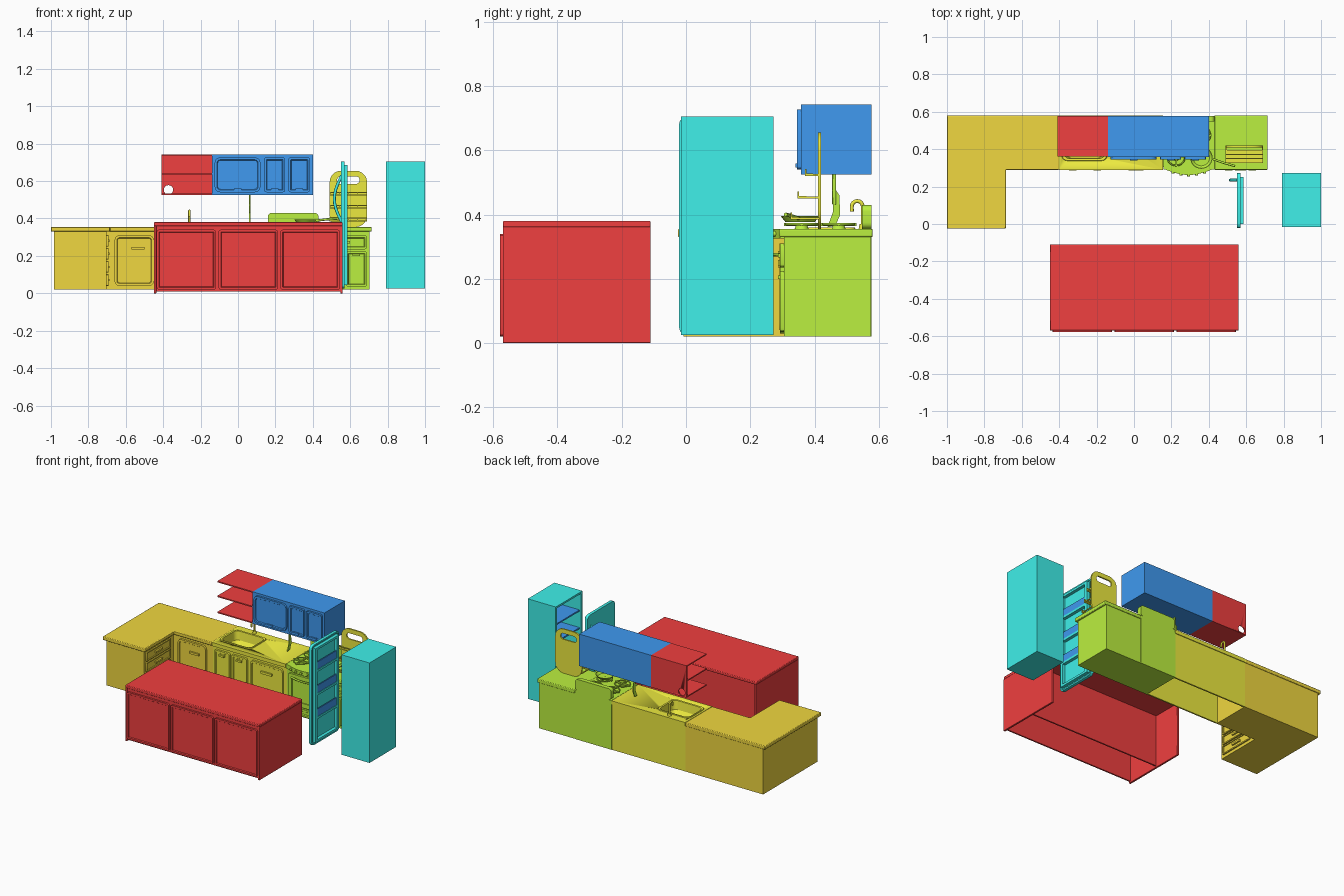
import bpy, bmesh, math
from mathutils import Matrix, Vector

if "Cube" in bpy.data.objects:
    bpy.data.objects.remove(bpy.data.objects["Cube"])

def mat(name, c):
    m = bpy.data.materials.new(name)
    m.diffuse_color = (*c, 1)
    m.use_nodes = True
    m.node_tree.nodes["Principled BSDF"].inputs["Base Color"].default_value = m.diffuse_color
    return m

RED, BLUE = mat("red", (.87, .05, .05)), mat("blue", (.05, .32, .87))
CYAN, GREEN = mat("cyan", (.05, .87, .82)), mat("green", (.5, .87, .05))
YELLOW, ORANGE = mat("yellow", (.84, .82, .05)), mat("orange", (.87, .68, .05))

def finish(name, bm, m, bevel=0):
    bmesh.ops.recalc_face_normals(bm, faces=bm.faces)
    me = bpy.data.meshes.new(name)
    bm.to_mesh(me)
    bm.free()
    ob = bpy.data.objects.new(name, me)
    bpy.context.collection.objects.link(ob)
    me.materials.append(m)
    if bevel:
        b = ob.modifiers.new("bevel", 'BEVEL')
        b.width, b.segments = bevel, 2
    return ob

def cube(bm, x0, x1, y0, y1, z0, z1):
    M = Matrix.Translation(((x0+x1)/2, (y0+y1)/2, (z0+z1)/2)) @ Matrix.Diagonal((x1-x0, y1-y0, z1-z0, 1))
    return bmesh.ops.create_cube(bm, size=1, matrix=M)["verts"]

def box(name, dims, m, bevel=0):
    bm = bmesh.new()
    cube(bm, *dims)
    return finish(name, bm, m, bevel)

def boxes(name, dims_list, m, bevel=0):
    bm = bmesh.new()
    for d in dims_list:
        cube(bm, *d)
    return finish(name, bm, m, bevel)

def prism(name, pts, z0, z1, m, bevel=0):
    bm = bmesh.new()
    f = bm.faces.new([bm.verts.new((x, y, z0)) for x, y in pts])
    r = bmesh.ops.extrude_face_region(bm, geom=[f])
    bmesh.ops.translate(bm, vec=(0, 0, z1-z0), verts=[v for v in r["geom"] if isinstance(v, bmesh.types.BMVert)])
    return finish(name, bm, m, bevel)

def tube(name, pts, r, m, cyclic=False):
    cu = bpy.data.curves.new(name, 'CURVE')
    cu.dimensions, cu.bevel_depth, cu.bevel_resolution = '3D', r, 2
    cu.use_fill_caps = True
    s = cu.splines.new('POLY')
    s.points.add(len(pts)-1)
    for p, c in zip(s.points, pts):
        p.co = (*c, 1)
    s.use_cyclic_u = cyclic
    cu.materials.append(m)
    ob = bpy.data.objects.new(name, cu)
    bpy.context.collection.objects.link(ob)
    return ob

def cylinder(name, c, r1, r2, h, m, M=Matrix(), caps=True):
    bm = bmesh.new()
    bmesh.ops.create_cone(bm, cap_ends=caps, segments=24, radius1=r1, radius2=r2, depth=h,
                          matrix=Matrix.Translation(c) @ M)
    return finish(name, bm, m)

def cut(ob, cutter):
    b = ob.modifiers.new("cut", 'BOOLEAN')
    b.operation, b.object, b.solver = 'DIFFERENCE', cutter, 'EXACT'
    cutter.hide_render = True
    cutter.hide_set(True)

def door(name, x0, x1, z0, z1, y, m, t=.015, r=.012, frame=.012, handle=None, world=Matrix()):
    """Recessed-panel door: faces -y before the world matrix is applied."""
    bm = bmesh.new()
    cube(bm, x0, x1, y-t, y, z0, z1)
    if r:
        es = [e for e in bm.edges if abs(e.verts[0].co.y-e.verts[1].co.y) > t/2]
        bmesh.ops.bevel(bm, geom=es, offset=r, segments=3, profile=.5, affect='EDGES')
    bm.normal_update()
    front = min(bm.faces, key=lambda f: f.calc_center_median().y)
    bmesh.ops.inset_region(bm, faces=[front], thickness=frame, use_even_offset=True)
    bmesh.ops.inset_region(bm, faces=[front], thickness=.004, depth=-.006)
    if handle:
        hx, hz, hw, hh = handle
        cube(bm, hx-hw/2, hx+hw/2, y-t-.005, y-t+.008, hz-hh/2, hz+hh/2)
    bm.transform(world)
    return finish(name, bm, m)

def arc(cx, cy, r, a0, a1, n):
    return [(cx+r*math.cos(math.radians(a0+(a1-a0)*i/n)), cy+r*math.sin(math.radians(a0+(a1-a0)*i/n)))
            for i in range(n+1)]

def round_rect(x0, x1, y0, y1, r):
    return (arc(x1-r, y1-r, r, 0, 90, 5) + arc(x0+r, y1-r, r, 90, 180, 5) +
            arc(x0+r, y0+r, r, 180, 270, 5) + arc(x1-r, y0+r, r, 270, 360, 5))

# island: open underneath, recessed back under an overhanging top
box("island_top", (-.45, .56, -.57, -.11, .36, .38), RED, .004)
boxes("island_sides", [(-.45, -.437, -.57, -.11, 0, .362), (.547, .56, -.57, -.11, 0, .362)], RED, .002)
boxes("island_panels", [(-.44, .55, -.565, -.555, .01, .365), (-.44, .55, -.32, -.31, .01, .365)], RED)
for i in range(3):
    x = -.435 + i*.331
    door("island_door", x, x+.318, .02, .34, -.563, RED)

# corner cabinet and L-shaped counter
L = lambda e: [(-1+e, -.025+e), (-.685-e, -.025+e), (-.685-e, .29+e), (-.4, .29+e), (-.4, .58-e*.3), (-1+e, .58-e*.3)]
prism("corner_cabinet", L(.017), .02, .335, ORANGE)
prism("corner_counter", L(0), .33, .355, ORANGE, .004)
door("corner_door", -.66, -.45, .04, .31, .308, ORANGE, r=.025, handle=(-.535, .24, .07, .014))
turn = Matrix.Rotation(math.pi/2, 4, 'Z')
for i in range(4):
    z = .04 + i*.07
    door("corner_drawer", .01, .27, z, z+.062, .703, ORANGE, t=.01, r=.006, frame=.008,
         handle=(.14, z+.031, .07, .012), world=turn)

# sink cabinet: open underneath
boxes("sink_cabinet", [(-.4, .155, .305, .315, .02, .335), (-.4, .155, .565, .575, .02, .335)], YELLOW)
counter = box("sink_counter", (-.4, .155, .29, .58, .33, .355), YELLOW)
hole = prism("sink_cutter", round_rect(-.375, -.155, .35, .515, .03), .3, .4, YELLOW)
cut(counter, hole)
bm = bmesh.new()
rings = []
for d, z in ((-.012, .355), (-.01, .36), (0, .358), (.006, .3), (.025, .275)):
    rings.append([bm.verts.new((x, y, z)) for x, y in round_rect(-.375+d, -.155-d, .35+d, .515-d, .03)])
for a, b in zip(rings, rings[1:]):
    for i in range(len(a)):
        j = (i+1) % len(a)
        bm.faces.new((a[i], a[j], b[j], b[i]))
bm.faces.new(rings[-1])
finish("sink_bowl", bm, YELLOW)
tube("faucet", [(-.26, .55, .355), (-.26, .55, .425)] +
     [(-.26, y, z) for y, z in arc(.533, .425, .017, 0, 180, 8)] + [(-.26, .516, .41)], .006, YELLOW)
cylinder("faucet_base", (-.26, .55, .362), .013, .01, .016, YELLOW)
for n, x0, x1 in (("left", -.385, -.27), ("right", -.255, -.14)):
    door("sink_door_"+n, x0, x1, .04, .31, .306, YELLOW, handle=((x0+x1)/2, .28, .04, .012))
door("dishwasher_door", -.115, .13, .04, .31, .306, YELLOW, r=.025, handle=(.01, .25, .08, .016))

# stove with bowed front
box("stove_body", (.155, .43, .305, .577, .02, .335), GREEN)
bow = [(.165+.255*i/12, .292-.03*math.sin(math.pi*i/12)) for i in range(13)]
prism("stove_top", bow + [(.43, .292), (.43, .577), (.157, .577), (.157, .292)], .325, .355, GREEN)
backguard = prism("stove_backguard", round_rect(.16, .43, .355, .43, .02), -.577, -.548, GREEN)
backguard.data.transform(Matrix.Rotation(math.pi/2, 4, 'X'))
door("oven_door", .17, .418, .09, .3, .307, GREEN, r=.015, frame=.03)
door("oven_drawer", .17, .418, .03, .08, .307, GREEN, r=.01)
tube("oven_handle", [(x, y+.013, .275) for x, y in bow[1:-1]], .006, GREEN)
for i in range(5):
    x, y = bow[2+2*i]
    cylinder("stove_knob", (x, y-.002, .34), .008, .008, .012, GREEN, Matrix.Rotation(math.pi/2, 4, 'X'))
for x in (.225, .36):
    for y in (.36, .475):
        tube("burner_ring", [(*p, .37) for p in arc(x, y, .048, 0, 345, 23)], .004, GREEN, True)
        boxes("burner_grate", [(x-.055, x+.055, y-.004, y+.004, .364, .374),
                               (x-.004, x+.004, y-.055, y+.055, .364, .374)], GREEN)
        cylinder("burner_cap", (x, y, .36), .022, .018, .012, GREEN)
# frying pan
bm = bmesh.new()
prof = [(.001, .377), (.046, .377), (.06, .395), (.057, .395), (.044, .381), (.001, .381)]
vs = [bm.verts.new((r, 0, z)) for r, z in prof]
es = [bm.edges.new((a, b)) for a, b in zip(vs, vs[1:])]
bmesh.ops.spin(bm, geom=vs+es, cent=(0, 0, 0), axis=(0, 0, 1), angle=2*math.pi, steps=28, use_merge=True)
bmesh.ops.remove_doubles(bm, verts=bm.verts, dist=1e-5)
bm.transform(Matrix.Translation((.36, .355, 0)))
finish("frying_pan", bm, GREEN)
tube("pan_handle", [(.415, .35, .388), (.47, .33, .395), (.54, .31, .4)], .006, GREEN)

# end cabinet
box("end_cabinet", (.43, .703, .305, .575, .02, .335), GREEN)
box("end_counter", (.43, .715, .29, .58, .33, .355), GREEN, .004)
door("end_drawer", .45, .69, .235, .31, .307, GREEN, handle=(.57, .273, .06, .012))
for n, x0, x1 in (("left", .45, .565), ("right", .577, .69)):
    door("end_door_"+n, x0, x1, .035, .225, .307, GREEN, handle=((x0+x1)/2, .205, .04, .01))

# stepped spice rack with carry handle
cu = bpy.data.curves.new("rack_board", 'CURVE')
cu.dimensions, cu.fill_mode, cu.extrude = '2D', 'BOTH', .005
for pts in (round_rect(.49, .69, .355, .655, .06), round_rect(.53, .65, .585, .625, .018)):
    s = cu.splines.new('POLY')
    s.points.add(len(pts)-1)
    for p, c in zip(s.points, pts):
        p.co = (*c, 0, 1)
    s.use_cyclic_u = True
cu.materials.append(YELLOW)
board = bpy.data.objects.new("rack_board", cu)
board.rotation_euler.x = math.pi/2
board.location.y = .415
bpy.context.collection.objects.link(board)
for y0, y1, z in ((.37, .395, .52), (.347, .375, .45), (.325, .35, .385)):
    boxes("rack_shelf", [(.49, .69, y0, y1, z, z+.008), (.49, .69, y0, y0+.005, z+.016, z+.022)] +
          [(x, x+.004, y0, y0+.005, z, z+.022) for x in (.49, .54, .588, .636, .686)] +
          [(x, x+.006, y0, .415, z, z+.006) for x in (.49, .684)], YELLOW)

# hanging spatula
boxes("hanging_utensil_handle", [(.06, .068, .455, .467, .43, .528)], GREEN, .003)
blade = prism("hanging_utensil_blade", [(.44, .36), (.465, .365), (.48, .4), (.477, .46), (.467, .475),
              (.455, .475), (.458, .41)], .06, .066, GREEN)
blade.data.transform(Matrix(((0, 0, 1, 0), (1, 0, 0, 0), (0, 1, 0, 0), (0, 0, 0, 1))))

# wall cabinet
box("wall_cabinet", (-.14, .4, .358, .577, .525, .742), BLUE)
for n, x0, x1, r in (("wide", -.125, .12, .03), ("middle", .14, .252, .012), ("right", .27, .385, .012)):
    door("wall_door_"+n, x0, x1, .54, .727, .36, BLUE, r=r, handle=((x0+x1)/2, .553, .04, .012))

# open wall shelves
boxes("wall_shelves", [(-.408, -.14, .36, .577, z, z+.008) for z in (.525, .634, .734)], RED)
back = box("shelf_back", (-.408, -.14, .569, .577, .525, .742), RED)
cut(back, cylinder("shelf_hole_cutter", (-.372, .573, .553), .025, .025, .05, RED, Matrix.Rotation(math.pi/2, 4, 'X')))

# fridge: hollow body opening towards -x
bm = bmesh.new()
cube(bm, .79, 1, -.015, .272, .025, .705)
bm.normal_update()
f = min(bm.faces, key=lambda f: f.calc_center_median().x)
bmesh.ops.inset_region(bm, faces=[f], thickness=.018)
r = bmesh.ops.extrude_face_region(bm, geom=[f])
bmesh.ops.translate(bm, vec=(.19, 0, 0), verts=[v for v in r["geom"] if isinstance(v, bmesh.types.BMVert)])
bmesh.ops.delete(bm, geom=[f], context='FACES_ONLY') if f.is_valid else None
finish("fridge_body", bm, CYAN)
for z in (.19, .32, .45, .57):
    box("fridge_shelf", (.8, .982, .002, .255, z, z+.01), BLUE)

# fridge door, swung away, with bins on its inner side
door("fridge_door", -.022, .272, .025, .705, -.55, CYAN, t=.02, r=.025, frame=.01, world=turn)
boxes("fridge_door_liner", [(.55, .585, a, b, .045, .685) for a, b in ((.0, .02), (.23, .25))] +
      [(.55, .585, .02, .23, z, z+.015) for z in (.045, .2, .36, .52, .67)], CYAN)
for z in (.215, .375, .535):
    boxes("fridge_door_bin", [(.575, .582, .02, .23, z, z+.05), (.552, .58, .02, .23, z, z+.006)], BLUE)
tube("fridge_handle", [(.555-.04*math.sin(math.pi*i/10), .235, .38+.25*i/10) for i in range(11)], .008, CYAN)

# smooth rounded parts, keep sharp edges
for ob in bpy.data.objects:
    if ob.type == 'MESH':
        ob.data.shade_smooth()
        ob.data.set_sharp_from_angle(angle=math.radians(30))
